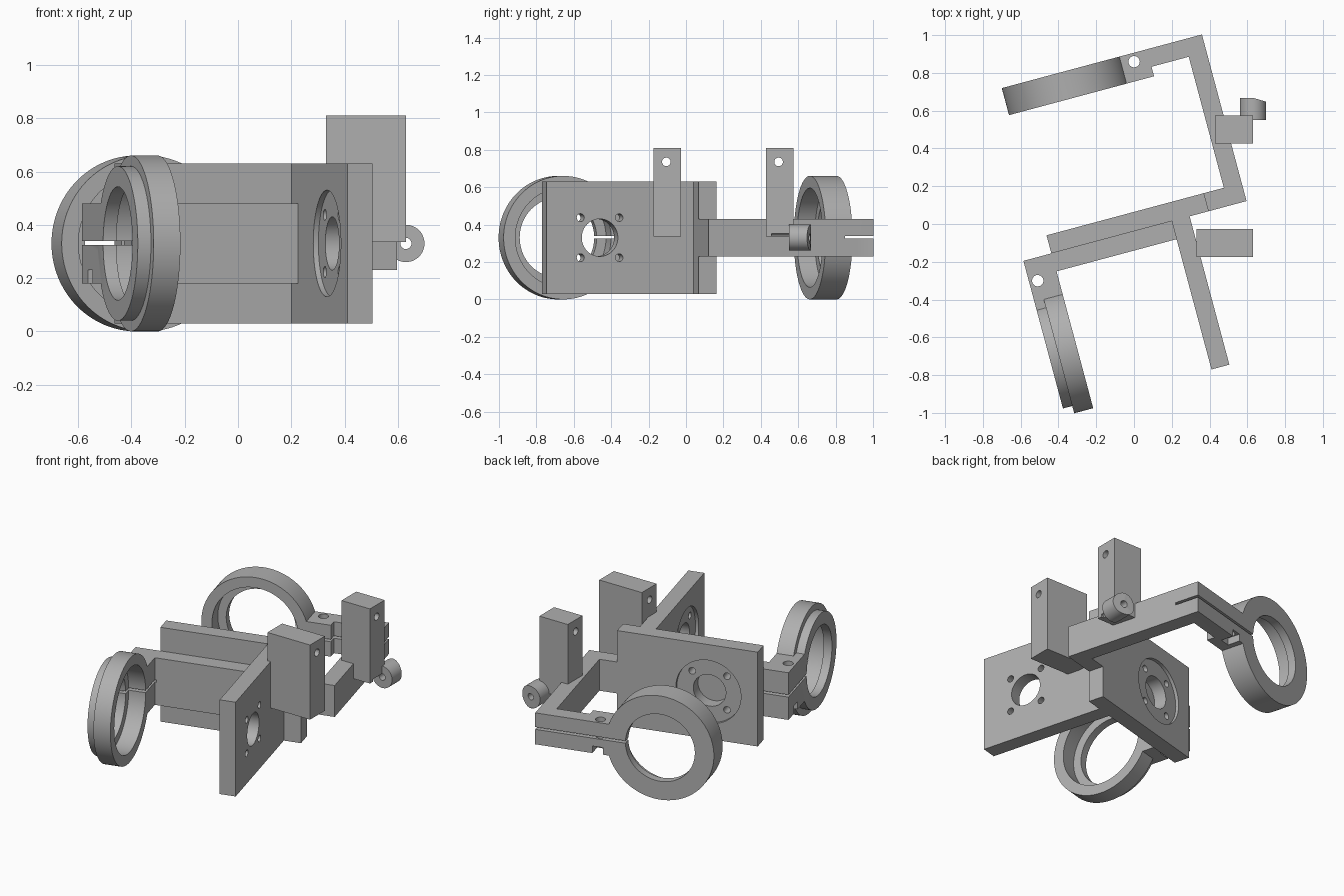
import bpy, bmesh, math
from mathutils import Matrix, Vector

old = bpy.data.objects.get("Cube")
if old:
    bpy.data.objects.remove(old, do_unlink=True)

grey = bpy.data.materials.new("machined_grey")
grey.use_nodes = True
grey.diffuse_color = (0.43, 0.43, 0.43, 1)
grey.node_tree.nodes["Principled BSDF"].inputs["Base Color"].default_value = grey.diffuse_color

TURN = Matrix.Rotation(math.radians(15), 4, 'Z')   # the plate frame is turned
MID = 0.33                                         # height of the optical axes


def mesh_object(name, bm):
    me = bpy.data.meshes.new(name)
    bm.to_mesh(me)
    bm.free()
    me.materials.append(grey)
    ob = bpy.data.objects.new(name, me)
    bpy.context.collection.objects.link(ob)
    return ob


def box(x, y, z):
    bm = bmesh.new()
    lo, hi = Vector((x[0], y[0], z[0])), Vector((x[1], y[1], z[1]))
    scale = Matrix.Diagonal(hi - lo).to_4x4()
    bmesh.ops.create_cube(bm, size=1, matrix=Matrix.Translation((lo + hi) / 2) @ scale)
    return mesh_object("box", bm)


def rod(axis, a, b, centre, r, seg=64):
    """Cylinder along an axis from a to b; centre gives the other two coordinates."""
    bm = bmesh.new()
    pos = list(centre)
    pos.insert("XYZ".index(axis), (a + b) / 2)
    rot = {'X': Matrix.Rotation(math.pi / 2, 4, 'Y'),
           'Y': Matrix.Rotation(math.pi / 2, 4, 'X'), 'Z': Matrix.Identity(4)}[axis]
    bmesh.ops.create_cone(bm, cap_ends=True, segments=seg, radius1=r, radius2=r,
                          depth=abs(b - a), matrix=Matrix.Translation(pos) @ rot)
    return mesh_object("rod", bm)


def part(name, solids, cuts=(), turned=True):
    """Join solids, subtract cuts, and bake the result into one smooth-shaded part."""
    ob = solids[0]
    tools = [(s, 'UNION') for s in solids[1:]] + [(c, 'DIFFERENCE') for c in cuts]
    for tool, op in tools:
        tool.hide_render = True
        mod = ob.modifiers.new(op.lower(), 'BOOLEAN')
        mod.operation, mod.solver, mod.object = op, 'EXACT', tool
    bpy.context.view_layer.update()
    me = bpy.data.meshes.new_from_object(ob.evaluated_get(bpy.context.evaluated_depsgraph_get()))
    ob.modifiers.clear()
    ob.data = me
    ob.name = me.name = name
    for tool, _ in tools:
        bpy.data.objects.remove(tool, do_unlink=True)
    if turned:
        me.transform(TURN)
    me.polygons.foreach_set("use_smooth", [True] * len(me.polygons))
    me.set_sharp_from_angle(angle=math.radians(30))


def mount_holes(axis, a, b, floor, centre):
    """Central bore, four screw holes and a shallow round seat from a to floor."""
    c, z = centre
    lo, hi = min(a, b) - 0.02, max(a, b) + 0.02
    cuts = [rod(axis, lo, hi, centre, 0.1)]
    for i in (-1, 1):
        for j in (-1, 1):
            cuts.append(rod(axis, lo, hi, (c + i * 0.107, z + j * 0.107), 0.021, 24))
    start = a + (0.02 if a > floor else -0.02)
    cuts.append(rod(axis, start, floor, centre, 0.2, 96))
    return cuts


FRONT = (-0.556, MID)    # axis of the front ring and side plate
BACK = (-0.16, MID)      # axis of the back ring and cross plate
TALL = (0.03, 0.63)
LOW = (0.23, 0.43)
CLAMP = (0.18, 0.48)
SLIT = (0.325, 0.34)

# Cross plate, seat on its back face
part("cross_plate", [box((-0.463, 0.4), (-0.037, 0.062), TALL)],
     mount_holes('Y', 0.062, -0.037, 0.042, BACK))

# Side plate, seat on its inner face
part("side_plate", [box((0.197, 0.295), (-0.85, -0.037), TALL)],
     mount_holes('X', 0.197, 0.295, 0.217, FRONT))

# Front bracket: bar, split clamp and stepped ring
part("front_ring_bracket",
     [box((-0.616, 0.197), (-0.136, -0.037), CLAMP),
      box((-0.616, -0.461), (-0.35, -0.06), CLAMP),
      rod('X', -0.565, -0.461, FRONT, 0.33, 128),
      rod('X', -0.616, -0.5, FRONT, 0.29, 128)],
     [rod('X', -0.7, -0.4, FRONT, 0.213, 96),
      rod('X', -0.565, -0.4, FRONT, 0.265, 96),
      box((-0.7, -0.45), (-0.37, 0.01), SLIT),
      rod('Z', 0.1, 0.6, (-0.57, -0.158), 0.03, 32),
      box((-0.65, -0.535), (-0.191, -0.125), (0.1, 0.23))])

# Back bracket: corner arm, split clamp and recessed ring
part("back_ring_bracket",
     [box((0.4, 0.607), (-0.037, 0.062), LOW),
      box((0.509, 0.607), (0, 0.876), LOW),
      box((0.2, 0.607), (0.78, 0.876), LOW),
      box((0.05, 0.305), (0.728, 0.876), LOW),
      rod('Y', 0.728, 0.876, BACK, 0.33, 128)],
     [rod('Y', 0.6, 1, BACK, 0.213, 96),
      rod('Y', 0.6, 0.826, BACK, 0.265, 96),
      box((0.03, 0.7), (0.717, 0.95), SLIT),
      rod('Z', 0.1, 0.6, (0.223, 0.83), 0.03, 32),
      box((0.19, 0.256), (0.795, 0.95), (0.1, 0.275))])

# Upright posts with a cross hole near the top
part("front_post", [box((0.33, 0.63), (-0.175, -0.027), (0.335, 0.81))],
     [rod('X', 0.2, 0.8, (-0.105, 0.735), 0.023, 32)], turned=False)
part("back_post", [box((0.43, 0.63), (0.427, 0.575), (0.335, 0.81))],
     [rod('X', 0.2, 0.8, (0.495, 0.735), 0.023, 32),
      rod('Y', 0.457, 0.8, (0.63, MID), 0.021, 32)], turned=False)

# Small bushing at the foot of the back post, back end sloped on its outer half
bushing = rod('Y', 0.55, 0.668, (0.63, MID), 0.07, 48)
for v in bushing.data.vertices:
    if v.co.y > 0.6 and v.co.x > 0.63:
        v.co.y -= (v.co.x - 0.63) * 0.3
part("bushing", [bushing], [rod('Y', 0.4, 0.8, (0.63, MID), 0.021, 32)], turned=False)
